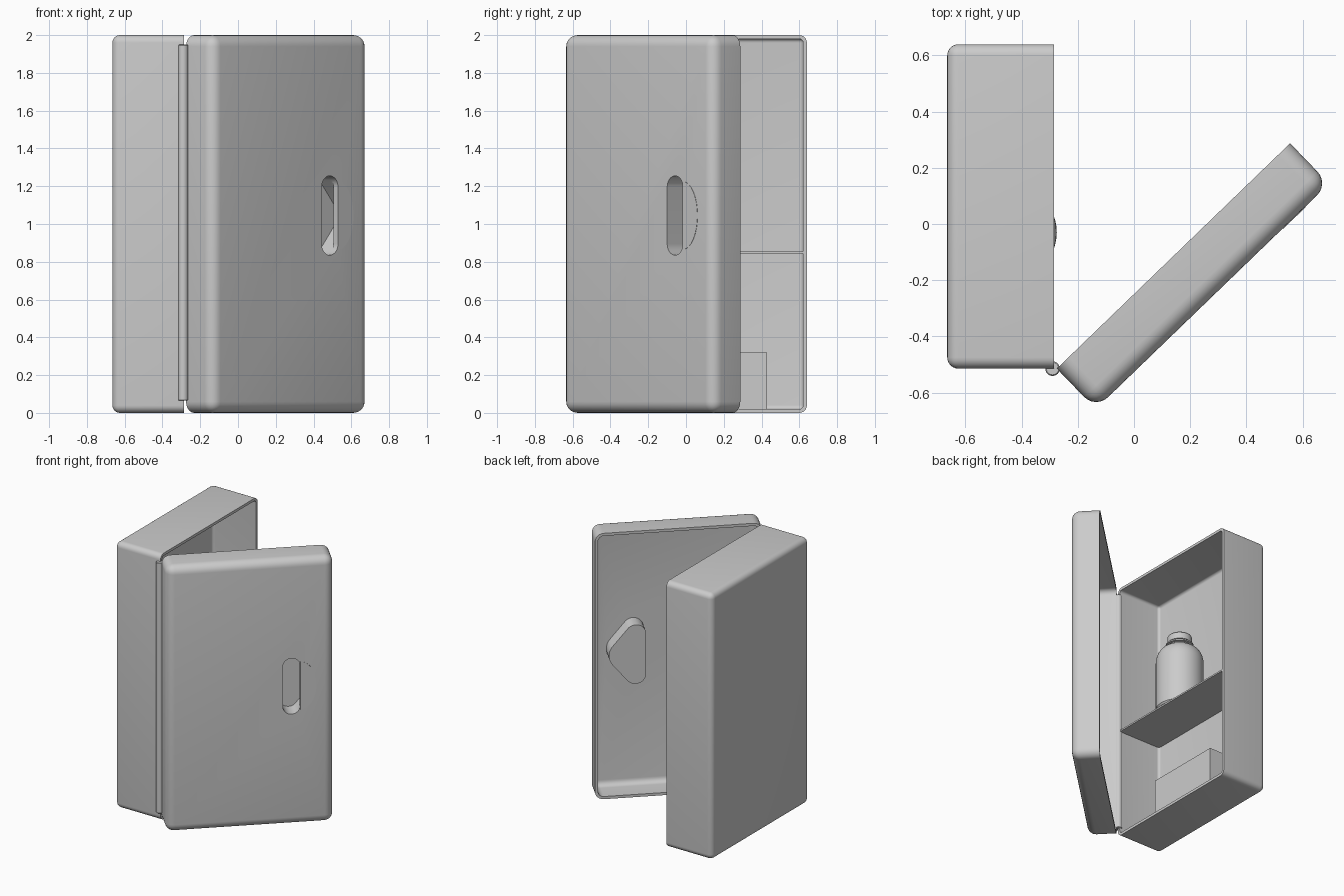
import bpy, bmesh, math
from mathutils import Matrix, Vector
from mathutils.geometry import convex_hull_2d

if "Cube" in bpy.data.objects:
    bpy.data.objects.remove(bpy.data.objects["Cube"])


def make(name, bm):
    bmesh.ops.recalc_face_normals(bm, faces=bm.faces)
    me = bpy.data.meshes.new(name)
    bm.to_mesh(me)
    bm.free()
    ob = bpy.data.objects.new(name, me)
    bpy.context.collection.objects.link(ob)
    return ob


def activate(ob):
    bpy.ops.object.select_all(action='DESELECT')
    ob.select_set(True)
    bpy.context.view_layer.objects.active = ob


def smooth(ob):
    activate(ob)
    bpy.ops.object.shade_smooth_by_angle(angle=math.radians(32))


def box_bm(lo, hi):
    lo, hi = Vector(lo), Vector(hi)
    bm = bmesh.new()
    bmesh.ops.create_cube(bm, size=1)
    for v in bm.verts:
        v.co = (lo + hi) / 2 + v.co * (hi - lo)
    return bm


def tray(name, lo, hi, open_dir, radius, wall=0.02):
    """Rounded open box with a wall thickness."""
    bm = box_bm(lo, hi)
    bm.normal_update()
    gone = [f for f in bm.faces if f.normal.dot(Vector(open_dir)) > 0.9]
    bmesh.ops.delete(bm, geom=gone, context='FACES_ONLY')
    edges = [e for e in bm.edges if not e.is_boundary]
    bmesh.ops.bevel(bm, geom=edges, offset=radius, segments=6, profile=0.5, affect='EDGES')
    me = bpy.data.meshes.new(name)
    bm.to_mesh(me)
    bm.free()
    ob = bpy.data.objects.new(name, me)
    bpy.context.collection.objects.link(ob)
    activate(ob)
    m = ob.modifiers.new("wall", 'SOLIDIFY')
    m.thickness, m.offset, m.use_even_offset = wall, -1, True
    bpy.ops.object.modifier_apply(modifier=m.name)
    return ob


def hull(circles, grow=0.0, n=40):
    pts = [Vector((cx + (r + grow) * math.cos(2 * math.pi * i / n),
                   cz + (r + grow) * math.sin(2 * math.pi * i / n)))
           for cx, cz, r in circles for i in range(n)]
    return [pts[i] for i in convex_hull_2d(pts)]


def prism(name, outline, y0, y1):
    bm = bmesh.new()
    a = [bm.verts.new((p[0], y0, p[1])) for p in outline]
    b = [bm.verts.new((p[0], y1, p[1])) for p in outline]
    bm.faces.new(a)
    bm.faces.new(b)
    for i in range(len(a)):
        j = (i + 1) % len(a)
        bm.faces.new((a[i], a[j], b[j], b[i]))
    return make(name, bm)


def boolean(ob, tool, op):
    tool.hide_render = True
    activate(ob)
    m = ob.modifiers.new("bool", 'BOOLEAN')
    m.object, m.operation, m.solver = tool, op, 'EXACT'
    bpy.ops.object.modifier_apply(modifier=m.name)
    bpy.data.objects.remove(tool)


def lathe(name, profile, loc, n=48):
    bm = bmesh.new()
    vs = [bm.verts.new((r, 0, z)) for r, z in profile]
    es = [bm.edges.new(p) for p in zip(vs, vs[1:])]
    bmesh.ops.spin(bm, geom=vs + es, axis=(0, 0, 1), cent=(0, 0, 0),
                   angle=2 * math.pi, steps=n)
    bmesh.ops.remove_doubles(bm, verts=bm.verts, dist=1e-4)
    ob = make(name, bm)
    ob.location = loc
    smooth(ob)
    return ob


# Cabinet body, open towards +x
body = tray("cabinet_body", (-0.665, -0.515, 0), (-0.285, 0.64, 2), (1, 0, 0), 0.04)
smooth(body)

# Shelf and carton
make("shelf", box_bm((-0.65, -0.5, 0.843), (-0.287, 0.625, 0.855)))
make("carton", box_bm((-0.62, -0.17, 0.02), (-0.336, 0.43, 0.32)))

# Bottle and cap
spot = (-0.443, -0.03, 0.855)
shoulder = [(0.085 + 0.083 * math.cos(t), 0.385 + 0.12 * math.sin(t))
            for t in [i * math.pi / 16 for i in range(8)]]
lathe("bottle", [(0, 0), (0.158, 0), (0.168, 0.012)] + shoulder +
      [(0.083, 0.515), (0.08, 0.525), (0.098, 0.527), (0.098, 0.537),
       (0.08, 0.54), (0.08, 0.56), (0, 0.56)], spot)
lathe("bottle_cap", [(0, 0.548), (0.086, 0.548), (0.086, 0.595), (0.08, 0.603), (0, 0.603)], spot)

# Hinge pin
lathe("hinge", [(0, 0), (0.022, 0), (0.026, 0.004), (0.026, 1.881), (0.022, 1.885), (0, 1.885)],
      (-0.29, -0.515, 0.065), 24)

# Door, built lying along x with its outside at y = 0
door = tray("door", (0, 0, 0), (1.155, 0.2, 2), (0, 1, 0), 0.06)
ends = [(0.865, 1.195, 0.06), (0.865, 0.895, 0.06)]
bulge = ends + [(0.937, 1.045, 0.10)]
boolean(door, prism("pocket_shell", hull(bulge, 0.012), 0.01, 0.14), 'UNION')
boolean(door, prism("pocket_cavity", hull(bulge), 0.035, 0.128), 'DIFFERENCE')
boolean(door, prism("slot_cutter", hull(ends), -0.05, 0.05), 'DIFFERENCE')
smooth(door)

# Half-round plate beside the grip slot
arc = [(0.925 + 0.112 * math.cos(t), 1.045 + 0.18 * math.sin(t))
       for t in [-math.pi / 2 + i * math.pi / 24 for i in range(25)]]
plate = prism("grip_plate", arc, -0.002, 0.02)

# Swing the door open on the hinge
swing = (Matrix.Translation((-0.275, -0.515, 0)) @ Matrix.Rotation(math.radians(44), 4, 'Z')
         @ Matrix.Translation((0, -0.2, 0)))
for ob in (door, plate):
    ob.matrix_world = swing
